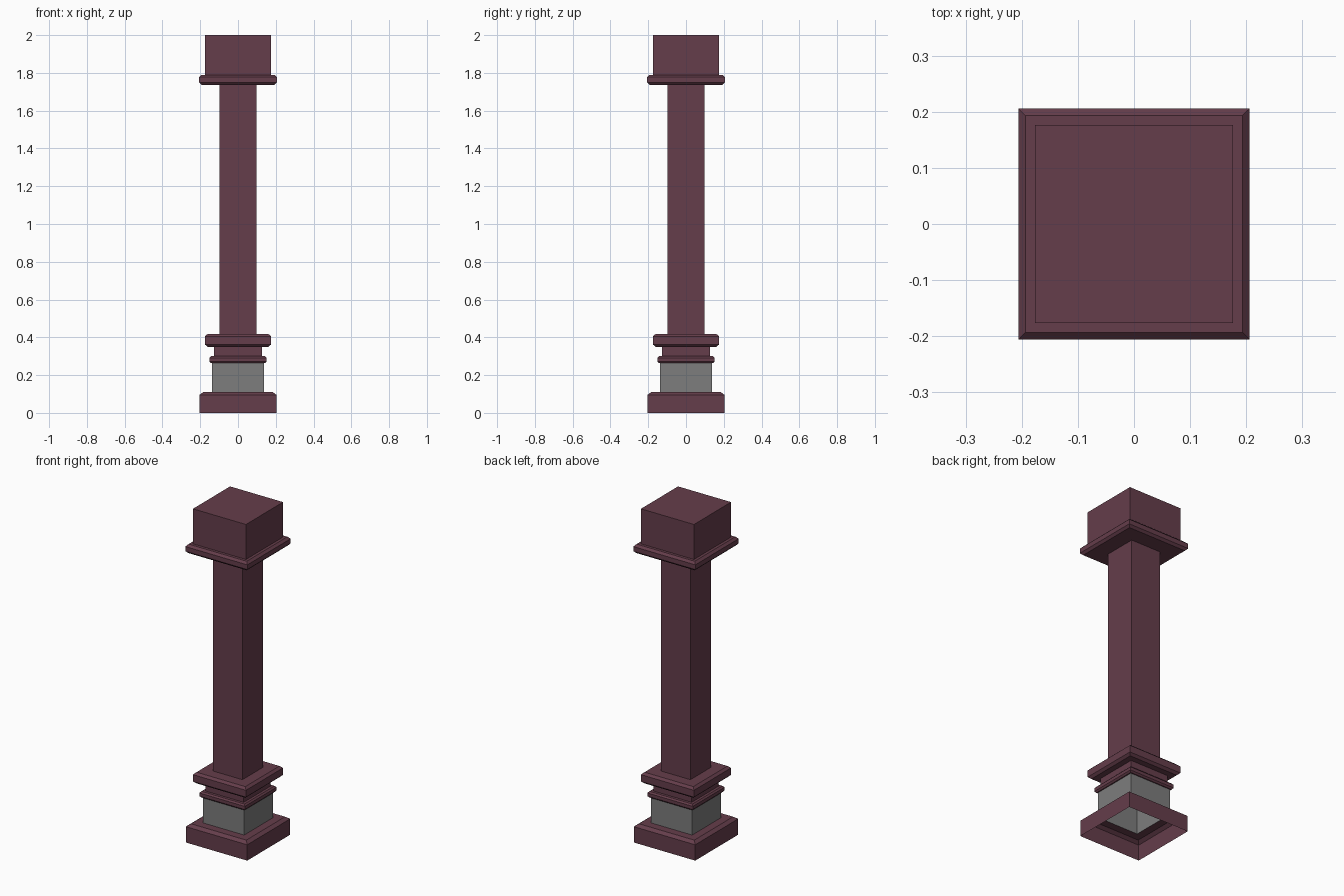
import bpy, bmesh

if "Cube" in bpy.data.objects:
    bpy.data.objects.remove(bpy.data.objects["Cube"])


def material(name, rgb):
    m = bpy.data.materials.new(name)
    m.diffuse_color = (*rgb, 1.0)
    m.use_nodes = True
    m.node_tree.nodes["Principled BSDF"].inputs["Base Color"].default_value = m.diffuse_color
    return m


maroon = material("maroon", (0.130, 0.047, 0.070))
grey = material("grey", (0.205, 0.205, 0.205))


def square_shell(name, profile, mat, cap=False):
    """Sweep a (half width, height) profile around a square, going upwards."""
    bm = bmesh.new()
    rings = [[bm.verts.new((sx * w, sy * w, z))
              for sx, sy in ((-1, -1), (1, -1), (1, 1), (-1, 1))]
             for w, z in profile]
    for lo, hi in zip(rings, rings[1:]):
        for i in range(4):
            j = (i + 1) % 4
            bm.faces.new((lo[i], lo[j], hi[j], hi[i]))
    if cap:
        bm.faces.new(rings[-1])
    me = bpy.data.meshes.new(name)
    bm.to_mesh(me)
    bm.free()
    me.materials.append(mat)
    ob = bpy.data.objects.new(name, me)
    bpy.context.collection.objects.link(ob)


def moulding(name, below, above, edge, width, z0, z1, ch):
    """Square ring with chamfered rims, joining the parts below and above it."""
    square_shell(name, [(below, z0), (edge, z0), (width, z0 + ch),
                        (width, z1 - ch), (edge, z1), (above, z1)], maroon)


DIE, NECK, SHAFT, BLOCK = 0.137, 0.127, 0.098, 0.176

# Hollow plinth, open underneath
square_shell("plinth", [(0.204, 0), (0.204, 0.095), (0.184, 0.11), (DIE, 0.11)], maroon)
# Grey pedestal block
square_shell("pedestal_block", [(DIE, 0.11), (DIE, 0.263)], grey)
# Base mouldings with the neck between them
moulding("lower_moulding", DIE, NECK, 0.143, 0.151, 0.263, 0.30, 0.009)
square_shell("neck", [(NECK, 0.30), (NECK, 0.35)], maroon)
moulding("upper_moulding", NECK, SHAFT, 0.162, BLOCK, 0.35, 0.417, 0.013)
# Shaft
square_shell("shaft", [(SHAFT, 0.417), (SHAFT, 1.736)], maroon)
# Capital collar and block
moulding("capital_collar", SHAFT, BLOCK, 0.193, 0.206, 1.736, 1.79, 0.013)
square_shell("capital_block", [(BLOCK, 1.79), (BLOCK, 2.0)], maroon, cap=True)
